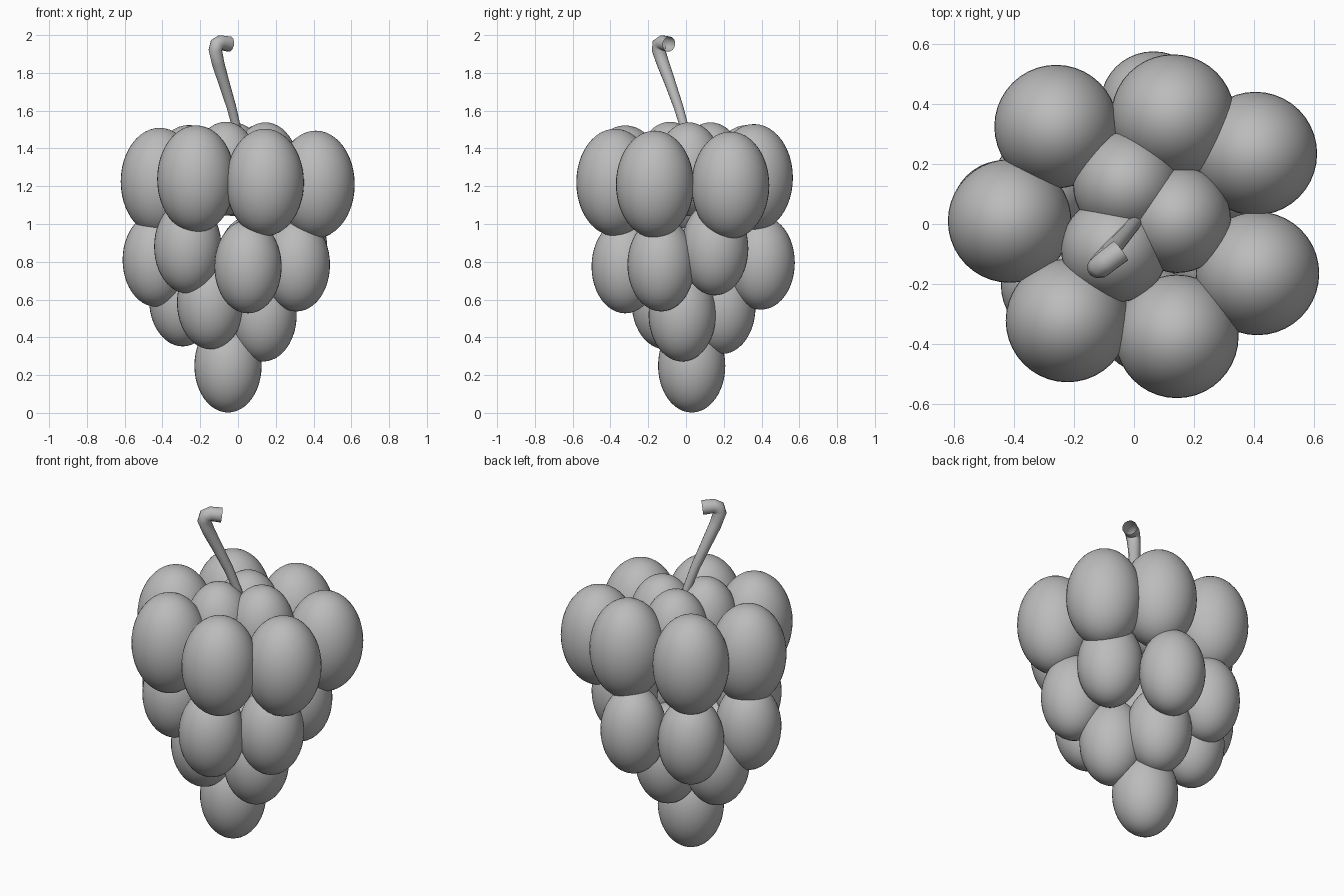
import bpy

if "Cube" in bpy.data.objects:
    bpy.data.objects.remove(bpy.data.objects["Cube"])

# One plain grey for the whole model
grey = bpy.data.materials.new("plain_grey")
grey.diffuse_color = (0.5, 0.5, 0.5, 1.0)
grey.use_nodes = True
grey.node_tree.nodes["Principled BSDF"].inputs["Base Color"].default_value = grey.diffuse_color


def grape(name, centre, radius, half_height):
    """Upright egg-like ellipsoid."""
    bpy.ops.mesh.primitive_uv_sphere_add(segments=40, ring_count=24, radius=1, location=centre)
    ob = bpy.context.object
    ob.name = name
    ob.scale = (radius, radius, half_height)
    bpy.ops.object.transform_apply(location=False, rotation=False, scale=True)
    bpy.ops.object.shade_smooth()
    ob.data.materials.append(grey)


# Layers of grapes: radius, half height, centres
layers = {
    "top_grape": (0.206, 0.284, [
        (-0.26, 0.325, 1.24), (0.13, 0.36, 1.245), (0.405, 0.235, 1.205), (0.412, -0.165, 1.21),
        (0.143, -0.375, 1.22), (-0.222, -0.322, 1.238), (-0.415, 0.01, 1.225)]),
    "crown_grape": (0.178, 0.248, [
        (-0.025, 0.13, 1.29), (0.145, 0.015, 1.29), (-0.065, -0.085, 1.293)]),
    "middle_grape": (0.178, 0.248, [
        (-0.433, 0.035, 0.81), (-0.266, -0.205, 0.88), (0.053, -0.322, 0.775), (0.309, -0.132, 0.785),
        (0.295, 0.152, 0.87), (0.065, 0.398, 0.795), (-0.25, 0.31, 0.78)]),
    "lower_grape": (0.178, 0.248, [
        (-0.145, -0.11, 0.585), (0.133, -0.02, 0.52), (-0.015, 0.19, 0.56), (-0.293, 0.13, 0.60)]),
    "bottom_grape": (0.178, 0.248, [(-0.053, 0.03, 0.25)]),
}
for name, (radius, half, centres) in layers.items():
    for i, c in enumerate(centres):
        grape(f"{name}_{i + 1}", c, radius, half)

# Stem: open tube, widening to a hooked end (x, y, z, radius)
path = [
    (0.015, 0.015, 1.40, 0.022), (-0.005, -0.005, 1.50, 0.023), (-0.035, -0.04, 1.62, 0.026),
    (-0.075, -0.085, 1.75, 0.030), (-0.105, -0.122, 1.85, 0.034), (-0.120, -0.145, 1.92, 0.037),
    (-0.112, -0.142, 1.95, 0.039), (-0.092, -0.125, 1.960, 0.040), (-0.045, -0.09, 1.952, 0.041),
]
curve = bpy.data.curves.new("stem", "CURVE")
curve.dimensions = "3D"
curve.bevel_depth = 1.0
curve.bevel_resolution = 4
spline = curve.splines.new("POLY")
spline.points.add(len(path) - 1)
for p, (x, y, z, r) in zip(spline.points, path):
    p.co = (x, y, z, 1)
    p.radius = r
stem = bpy.data.objects.new("stem", curve)
bpy.context.collection.objects.link(stem)
bpy.ops.object.select_all(action="DESELECT")
stem.select_set(True)
bpy.context.view_layer.objects.active = stem
bpy.ops.object.convert(target="MESH")
stem = bpy.context.object
bpy.ops.object.shade_smooth()
stem.data.materials.clear()
stem.data.materials.append(grey)
